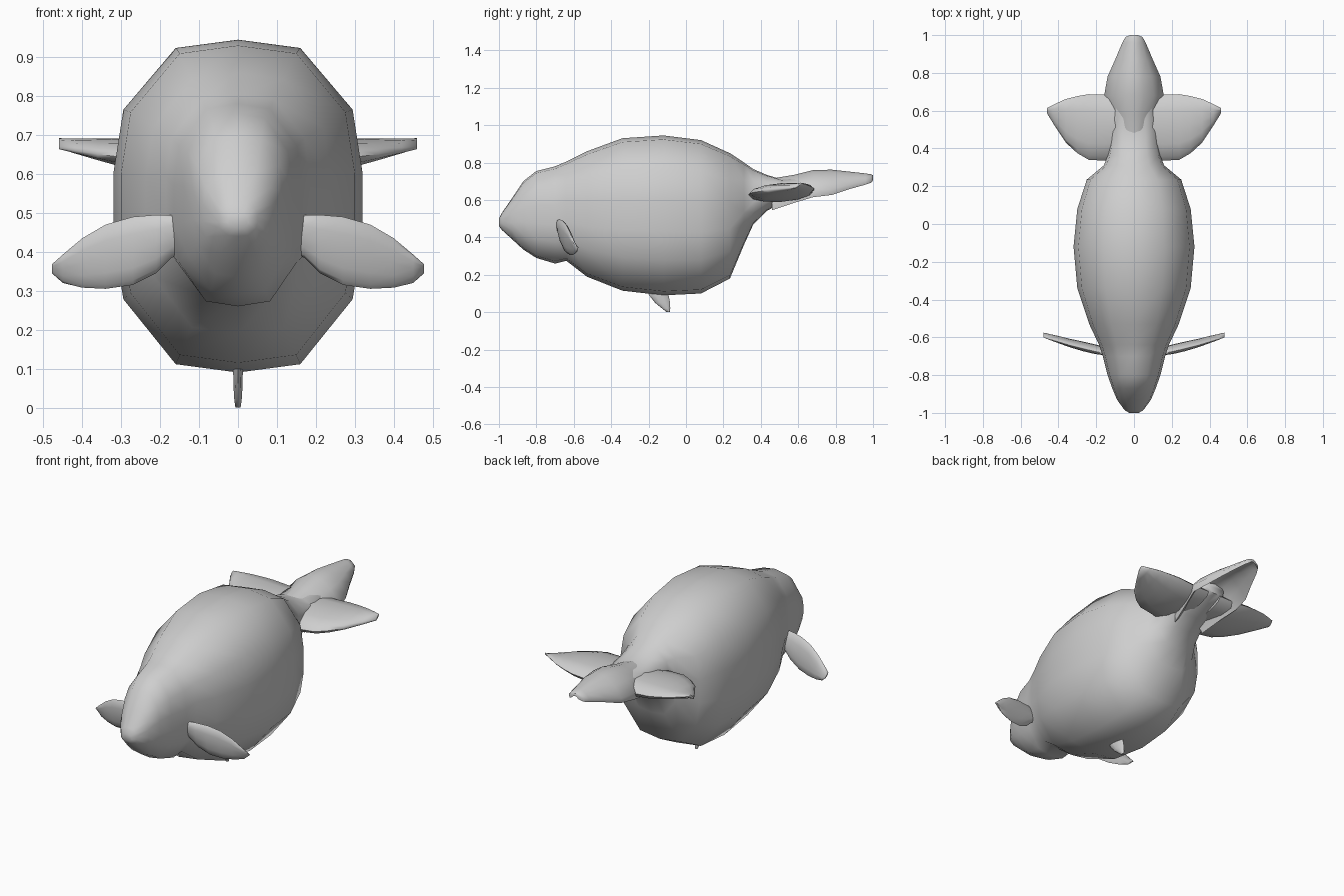
import bpy, bmesh, math

grey = bpy.data.materials.new("plain grey")
grey.diffuse_color = (0.62, 0.62, 0.62, 1)


def loft(name, rings, angle=60):
    """Skin a list of closed rings, cap both ends."""
    bm = bmesh.new()
    loops = [[bm.verts.new(p) for p in ring] for ring in rings]
    for a, b in zip(loops, loops[1:]):
        n = len(a)
        for i in range(n):
            bm.faces.new((a[i], a[(i + 1) % n], b[(i + 1) % n], b[i]))
    bm.faces.new(loops[0])
    bm.faces.new(loops[-1])
    bmesh.ops.recalc_face_normals(bm, faces=bm.faces)
    mesh = bpy.data.meshes.new(name)
    bm.to_mesh(mesh)
    bm.free()
    mesh.materials.append(grey)
    obj = bpy.data.objects.new(name, mesh)
    bpy.context.collection.objects.link(obj)
    bpy.ops.object.select_all(action='DESELECT')
    obj.select_set(True)
    bpy.context.view_layer.objects.active = obj
    bpy.ops.object.shade_smooth_by_angle(angle=math.radians(angle))
    return obj


def oval(n=12):
    return [(math.cos(2 * math.pi * i / n), math.sin(2 * math.pi * i / n)) for i in range(n)]


# body: faceted barrel section swept from nose to tail stalk
half = [(0, 1), (.5, .95), (.92, .58), (1, .2), (1, -.2), (.92, -.56), (.5, -.95), (0, -1)]
section = half + [(-x, z) for x, z in half[-2:0:-1]]
stations = [  # y, top, bottom, half width
    (-1.0, .50, .46, .025), (-.985, .53, .44, .05), (-.93, .61, .39, .09),
    (-.87, .70, .335, .115), (-.80, .755, .29, .14), (-.70, .78, .26, .165),
    (-.64, .805, .275, .185), (-.53, .86, .19, .237), (-.34, .93, .115, .30),
    (-.12, .945, .09, .32), (.08, .92, .10, .30), (.235, .85, .18, .25),
    (.31, .80, .36, .16), (.36, .765, .47, .14), (.43, .735, .54, .125),
    (.51, .71, .585, .12), (.62, .72, .63, .10), (.68, .72, .66, .06)]
loft("body", [[(x * w, y, (t + b) / 2 + z * (t - b) / 2) for x, z in section]
              for y, t, b, w in stations])

# middle tail lobe: thin arched blade
tail = [  # y, half width, ridge height, arch drop, thickness
    (.46, .10, .715, .07, .10), (.58, .13, .735, .09, .06), (.68, .158, .76, .105, .04),
    (.78, .14, .762, .105, .03), (.87, .10, .752, .07, .025),
    (.96, .062, .742, .04, .02), (.99, .045, .737, .025, .02), (1.0, .02, .732, .012, .015)]
us = [-1, -.67, -.33, 0, .33, .67, 1]
loft("middle_tail_lobe",
     [[(u * w, y, t - a * u * u) for u in us] +
      [(u * w * .95, y, t - a * u * u - th) for u in us[::-1]]
      for y, w, t, a, th in tail])

side_lobe = [  # x, front y, back y, height, thickness
    (.04, .36, .68, .645, .09), (.15, .335, .685, .64, .10), (.24, .34, .687, .648, .085),
    (.30, .375, .677, .655, .07), (.36, .43, .662, .663, .05),
    (.42, .52, .635, .672, .03), (.46, .585, .615, .678, .015)]
flipper = [  # x, top, bottom, y, thickness
    (.12, .48, .40, -.675, .03), (.17, .495, .385, -.67, .04), (.21, .495, .345, -.662, .045),
    (.27, .49, .315, -.648, .045), (.34, .47, .305, -.63, .038),
    (.40, .435, .308, -.612, .03), (.45, .393, .32, -.597, .02), (.478, .368, .345, -.588, .01)]

# paired parts
for side, label in ((1, "right"), (-1, "left")):
    # side tail lobe, front edge a little lower than the back edge
    loft(label + "_tail_lobe",
         [[(side * x, (a + b) / 2 + c * (b - a) / 2, z + .012 * c + s * th / 2)
           for c, s in oval()] for x, a, b, z, th in side_lobe], 80)
    # front flipper
    loft(label + "_flipper",
         [[(side * x, y + s * th / 2 - c * .012, (t + b) / 2 + c * (t - b) / 2)
           for c, s in oval()] for x, t, b, y, th in flipper], 80)

# small belly fin, swept backwards
fin = [(.14, -.15, .075, .013), (.09, -.145, .052, .013), (.05, -.125, .04, .012),
       (.02, -.106, .022, .01), (0, -.095, .008, .007)]
loft("belly_fin", [[(s * hx, y + c * hy, z) for c, s in oval(10)] for z, y, hy, hx in fin], 80)
